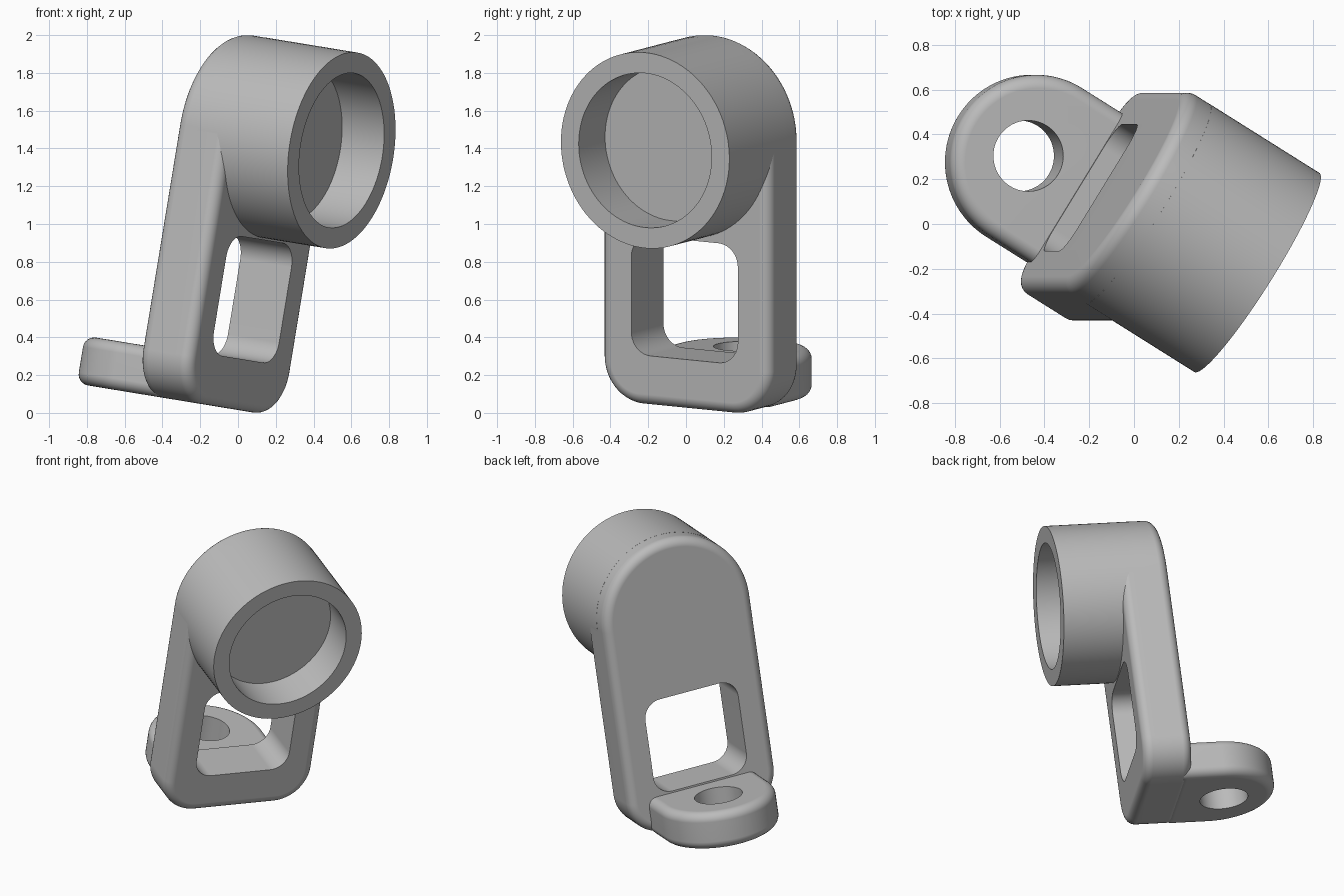
import bpy
import bmesh
from math import sin, cos, pi, radians
from mathutils import Matrix, Vector

cube = bpy.data.objects.get("Cube")
if cube:
    bpy.data.objects.remove(cube, do_unlink=True)

# Single plain finish
grey = bpy.data.materials.new("plain_grey")
grey.use_nodes = True
grey.diffuse_color = (0.5, 0.5, 0.5, 1)
grey.node_tree.nodes["Principled BSDF"].inputs["Base Color"].default_value = (0.5, 0.5, 0.5, 1)

# Bracket frame: x = cup axis, y = width, z = height; leaned and turned as a whole
POSE = Matrix.Rotation(radians(9.3), 4, 'Y') @ Matrix.Rotation(radians(-31.8), 4, 'Z')
MID = -0.017          # centre line across the width
BASE = 0.015          # underside height
BACK, FRONT = -0.336, -0.013
CUP_Z, CUP_R = 1.46, 0.5246
FILLET = 0.06


def arc(cx, cy, r, start, end, steps):
    """Points along an arc, angles in degrees."""
    angles = [radians(start + (end - start) * i / steps) for i in range(steps + 1)]
    return [(cx + r * cos(a), cy + r * sin(a)) for a in angles]


def rounded_rect(x0, x1, y0, y1, r):
    return (arc(x0 + r, y0 + r, r, 180, 270, 10) + arc(x1 - r, y0 + r, r, 270, 360, 10)
            + arc(x1 - r, y1 - r, r, 0, 90, 10) + arc(x0 + r, y1 - r, r, 90, 180, 10))


def finish(name, bm):
    bmesh.ops.recalc_face_normals(bm, faces=bm.faces)
    mesh = bpy.data.meshes.new(name)
    bm.to_mesh(mesh)
    bm.free()
    mesh.materials.append(grey)
    obj = bpy.data.objects.new(name, mesh)
    bpy.context.collection.objects.link(obj)
    obj.matrix_world = POSE
    return obj


def prism(name, outline, to_3d, depth):
    """Extrude a flat outline by the depth vector."""
    bm = bmesh.new()
    face = bm.faces.new([bm.verts.new(to_3d(a, b)) for a, b in outline])
    moved = bmesh.ops.extrude_face_region(bm, geom=[face])["geom"]
    bmesh.ops.translate(bm, vec=Vector(depth),
                        verts=[v for v in moved if isinstance(v, bmesh.types.BMVert)])
    # the source face is kept by the extrusion as the opposite cap
    return finish(name, bm)


def select_only(obj):
    bpy.ops.object.select_all(action='DESELECT')
    obj.select_set(True)
    bpy.context.view_layer.objects.active = obj


def apply_all(obj):
    select_only(obj)
    for mod in list(obj.modifiers):
        bpy.ops.object.modifier_apply(modifier=mod.name)


def fillet_and_cut(obj, cutter):
    """Round the rims, then cut a sharp-edged opening."""
    bevel = obj.modifiers.new("fillet", 'BEVEL')
    bevel.width = FILLET
    bevel.segments = 6
    bevel.limit_method = 'ANGLE'
    bevel.angle_limit = radians(50)
    bevel.use_clamp_overlap = False
    cut = obj.modifiers.new("opening", 'BOOLEAN')
    cut.object = cutter
    cut.operation = 'DIFFERENCE'
    cut.solver = 'EXACT'
    cutter.hide_render = True
    apply_all(obj)
    bpy.data.objects.remove(cutter, do_unlink=True)


def smooth(obj):
    select_only(obj)
    bpy.ops.object.shade_smooth_by_angle(angle=radians(35))
    obj.modifiers.new("flat_face_normals", 'WEIGHTED_NORMAL').keep_sharp = True


# Upright plate: round top, softened lower corners, window in the lower half
half = CUP_R - 0.0006
corner = 0.24
outline = (arc(MID, CUP_Z, half, 0, 180, 64)
           + arc(MID - half + corner, BASE + corner, corner, 180, 270, 16)
           + arc(MID + half - corner, BASE + corner, corner, 270, 360, 16))
plate = prism("upright_plate", outline, lambda y, z: (BACK, y, z), (FRONT - BACK, 0, 0))
window = prism("window_cutter", rounded_rect(MID - 0.332, MID + 0.332, 0.284, 0.925, 0.12),
               lambda y, z: (-1, y, z), (2, 0, 0))
fillet_and_cut(plate, window)
smooth(plate)

# Mounting foot: tongue with a round end and a bolt hole
foot_r, foot_x = 0.39, -0.55
outline = ([(-0.25, MID + foot_r)] + arc(foot_x, MID, foot_r, 90, 270, 64)
           + [(-0.25, MID - foot_r)])
foot = prism("mounting_foot", outline, lambda x, y: (x, y, BASE), (0, 0, 0.257))
hole = prism("bolt_hole_cutter", arc(-0.604, MID, 0.158, 0, 354, 59),
             lambda x, y: (x, y, -1), (0, 0, 2))
fillet_and_cut(foot, hole)
smooth(foot)

# Cup: turned profile with a flat lip and a blind bore
rim, floor, bore = 0.383, 0.118, 0.414
profile = [(-0.2, CUP_R), (rim, CUP_R), (rim, bore), (floor, bore)]
bm = bmesh.new()
sides = 96
rings = [[bm.verts.new((x, MID + r * cos(2 * pi * i / sides), CUP_Z + r * sin(2 * pi * i / sides)))
          for i in range(sides)] for x, r in profile]
for a, b in zip(rings, rings[1:]):
    for i in range(sides):
        j = (i + 1) % sides
        bm.faces.new((a[i], a[j], b[j], b[i]))
bm.faces.new(rings[0])
bm.faces.new(rings[-1])
smooth(finish("cup", bm))
